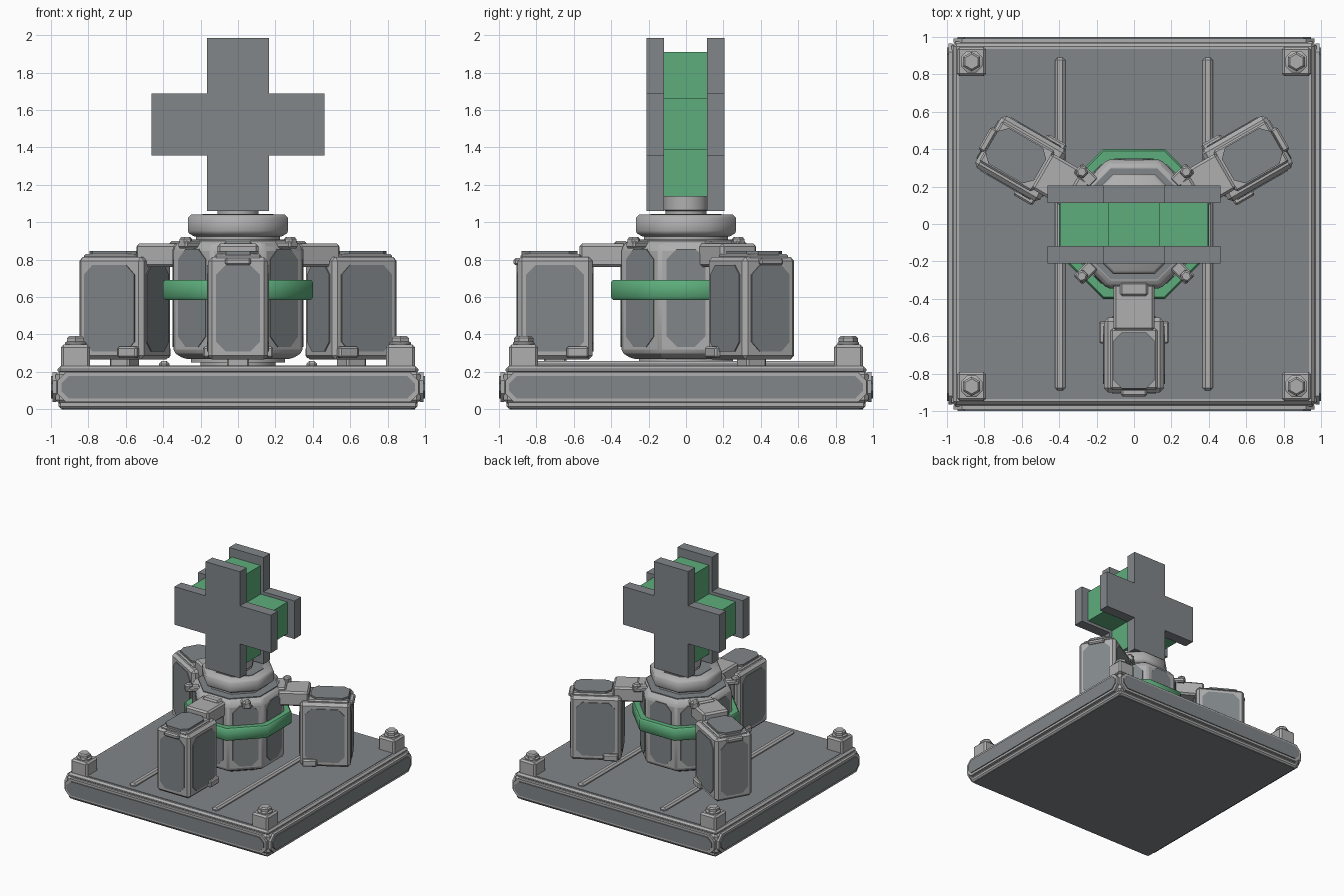
import bpy, bmesh, math
from mathutils import Matrix

if "Cube" in bpy.data.objects:
    bpy.data.objects.remove(bpy.data.objects["Cube"])

T = Matrix.Translation


def RZ(deg):
    return Matrix.Rotation(math.radians(deg), 4, 'Z')


UP = Matrix.Rotation(-math.pi / 2, 4, 'X')   # turns a front-facing plate to face up


def material(name, col):
    m = bpy.data.materials.new(name)
    m.diffuse_color = (*col, 1)
    m.use_nodes = True
    m.node_tree.nodes["Principled BSDF"].inputs["Base Color"].default_value = m.diffuse_color
    return m


LIGHT = material("light_grey", (0.43, 0.43, 0.43))
DARK = material("slate_grey", (0.22, 0.24, 0.25))
GREEN = material("green", (0.11, 0.42, 0.2))


def finish(name, bm, mat, M=Matrix(), smooth=None):
    bmesh.ops.recalc_face_normals(bm, faces=bm.faces)
    bm.transform(M)
    me = bpy.data.meshes.new(name)
    bm.to_mesh(me)
    bm.free()
    me.materials.append(mat)
    if smooth:
        me.shade_smooth()
        me.set_sharp_from_angle(angle=math.radians(smooth))
    ob = bpy.data.objects.new(name, me)
    bpy.context.collection.objects.link(ob)
    return ob


def box(name, x, y, z, mat, M=Matrix(), bevel=0.0):
    """Box given by its (min, max) on each axis, with chamfered edges."""
    bm = bmesh.new()
    bmesh.ops.create_cube(bm, size=1)
    for v in bm.verts:
        v.co = [r[0] if c < 0 else r[1] for c, r in zip(v.co, (x, y, z))]
    if bevel:
        bmesh.ops.bevel(bm, geom=bm.edges[:], offset=bevel, segments=1, affect='EDGES')
    return finish(name, bm, mat, M)


def prism(name, pts, t, mat, M=Matrix()):
    """Outline in local XZ, extruded from y=0 towards -y."""
    bm = bmesh.new()
    f = bm.faces.new([bm.verts.new((x, 0, z)) for x, z in pts])
    ext = bmesh.ops.extrude_face_region(bm, geom=[f])
    for v in ext['geom']:
        if isinstance(v, bmesh.types.BMVert):
            v.co.y -= t
    return finish(name, bm, mat, M)


def plate(name, w, h, c, t, mat, M):
    """Rectangle of half sizes w, h with corners cut by c."""
    pts = [(w - c, -h), (w, c - h), (w, h - c), (w - c, h),
           (c - w, h), (-w, h - c), (-w, c - h), (c - w, -h)]
    return prism(name, pts, t, mat, M)


def lathe(name, prof, mat, n=8, M=Matrix(), closed=False, smooth=50):
    """Stack of n-gons from (apothem, z) pairs; closed makes a ring."""
    bm = bmesh.new()
    k = 1 / math.cos(math.pi / n)
    rings = [[bm.verts.new((r * k * math.cos((i + .5) * math.tau / n),
                            r * k * math.sin((i + .5) * math.tau / n), z))
              for i in range(n)] for r, z in prof]
    pairs = list(zip(rings, rings[1:] + rings[:1]))
    for a, b in pairs if closed else pairs[:-1]:
        for i in range(n):
            j = (i + 1) % n
            bm.faces.new((a[i], a[j], b[j], b[i]))
    if not closed:
        bm.faces.new(rings[0])
        bm.faces.new(rings[-1])
    return finish(name, bm, mat, M, smooth)


# base slab with framed panels on all sides
box("base_foot", (-.96, .96), (-.96, .96), (.004, .05), LIGHT, bevel=.012)
box("base_body", (-.975, .975), (-.975, .975), (.03, .205), LIGHT, bevel=.02)
box("base_lip", (-.965, .965), (-.965, .965), (.19, .23), LIGHT, bevel=.015)
plate("base_top_panel", .935, .935, .02, .006, DARK, T((0, 0, .228)) @ UP)
plate("base_bottom_panel", .945, .945, .02, .005, DARK, T((0, 0, .005)) @ UP @ T((0, .005, 0)))
for a in range(4):
    side = RZ(a * 90)
    plate("base_side_frame", .965, .08, .045, .022, LIGHT, side @ T((0, -.97, .118)))
    plate("base_side_panel", .945, .06, .04, .008, DARK, side @ T((0, -.992, .118)))

# corner blocks with hex bolts
for sx in (-1, 1):
    for sy in (-1, 1):
        M = T((sx * .868, sy * .868, 0))
        box("corner_block", (-.078, .078), (-.078, .078), (.215, .345), LIGHT, M, .014)
        lathe("corner_washer", [(.058, .34), (.058, .355), (.048, .362)], LIGHT, 8, M)
        lathe("corner_bolt", [(.045, .355), (.045, .38), (.035, .392)], LIGHT, 6, M, smooth=30)
    # floor rail
    box("floor_rail", (sx * .395 - .028, sx * .395 + .028), (-.89, .89), (.215, .257),
        LIGHT, bevel=.014)

# eight-sided core
lathe("core_pedestal", [(.2, .22), (.2, .25), (.25, .25), (.25, .29)], LIGHT)
core = lathe("core_body", [(.29, .27), (.345, .305), (.345, .86), (.315, .9)], LIGHT, smooth=20)
bev = core.modifiers.new("edge_chamfer", 'BEVEL')
bev.width, bev.segments, bev.limit_method = .014, 1, 'ANGLE'
bev.angle_limit = math.radians(30)
for a in range(8):
    plate("core_panel", .103, .262, .055, .008, DARK, RZ(a * 45) @ T((0, -.342, .595)))
lathe("core_top_panel", [(.298, .895), (.298, .907)], DARK)
lathe("core_band", [(.33, .585), (.39, .585), (.4, .597), (.4, .68), (.39, .692), (.33, .692)],
      GREEN, closed=True)
for a in (45, 135, 225, 315):
    M = RZ(a) @ T((.395, 0, 0))
    box("bolt_bracket", (-.09, .03), (-.035, .035), (.86, .9), LIGHT, M, .01)
    lathe("core_bolt", [(.03, .88), (.03, .91), (.02, .922)], LIGHT, 6, M, smooth=30)

# turntable cap and neck
lathe("cap_neck", [(.225, .9), (.225, .945)], LIGHT)
lathe("cap_disc", [(.235, .925), (.262, .94), (.268, .955), (.268, 1.022), (.25, 1.04)], LIGHT)
lathe("cap_inset", [(.19, 1.035), (.19, 1.044)], DARK)
lathe("sign_neck", [(.11, 1.03), (.11, 1.06), (.118, 1.065), (.118, 1.15)], LIGHT, 12)

# three pods on arms
for a in (0, 120, 240):
    R = RZ(a)
    box("arm", (-.11, .11), (-.57, -.32), (.76, .885), LIGHT, R, .014)
    box("arm_clip", (-.075, .075), (-.385, -.31), (.84, .9), LIGHT, R, .012)
    box("pod_body", (-.16, .16), (-.9, -.5), (.265, .815), LIGHT, R, .022)
    box("pod_top_frame", (-.125, .125), (-.885, -.56), (.8, .83), LIGHT, R, .01)
    plate("pod_top_panel", .11, .15, .045, .02, DARK, R @ T((0, -.73, .826)) @ UP)
    box("pod_foot", (-.06, .06), (-.76, -.64), (.225, .275), LIGHT, R, .01)
    box("pod_front_tab", (-.07, .07), (-.922, -.88), (.77, .808), LIGHT, R, .01)
    C = R @ T((0, -.7, .54))
    for turn, depth, w in ((0, .2, .117), (180, .2, .117), (90, .16, .155), (270, .16, .155)):
        plate("pod_panel", w, .23, .05, .007, DARK, C @ RZ(turn) @ T((0, -depth + .001, 0)))
    for s in (-1, 1):
        x = sorted((s * .15, s * .188))
        box("pod_side_tab", x, (-.64, -.52), (.275, .335), LIGHT, R, .01)


# cross sign: green core between two dark plates
def cross(name, arm, reach_x, reach_z, y, t, mat):
    q = [(arm, -reach_z), (arm, -arm), (reach_x, -arm), (reach_x, arm), (arm, arm), (arm, reach_z)]
    prism(name, q + [(-x, -z) for x, z in q], t, mat, T((0, y, 1.523)))


cross("sign_front_plate", .165, .463, .462, -.118, .092, DARK)
cross("sign_back_plate", .165, .463, .462, .205, .092, DARK)
cross("sign_core", .138, .395, .386, .115, .235, GREEN)
